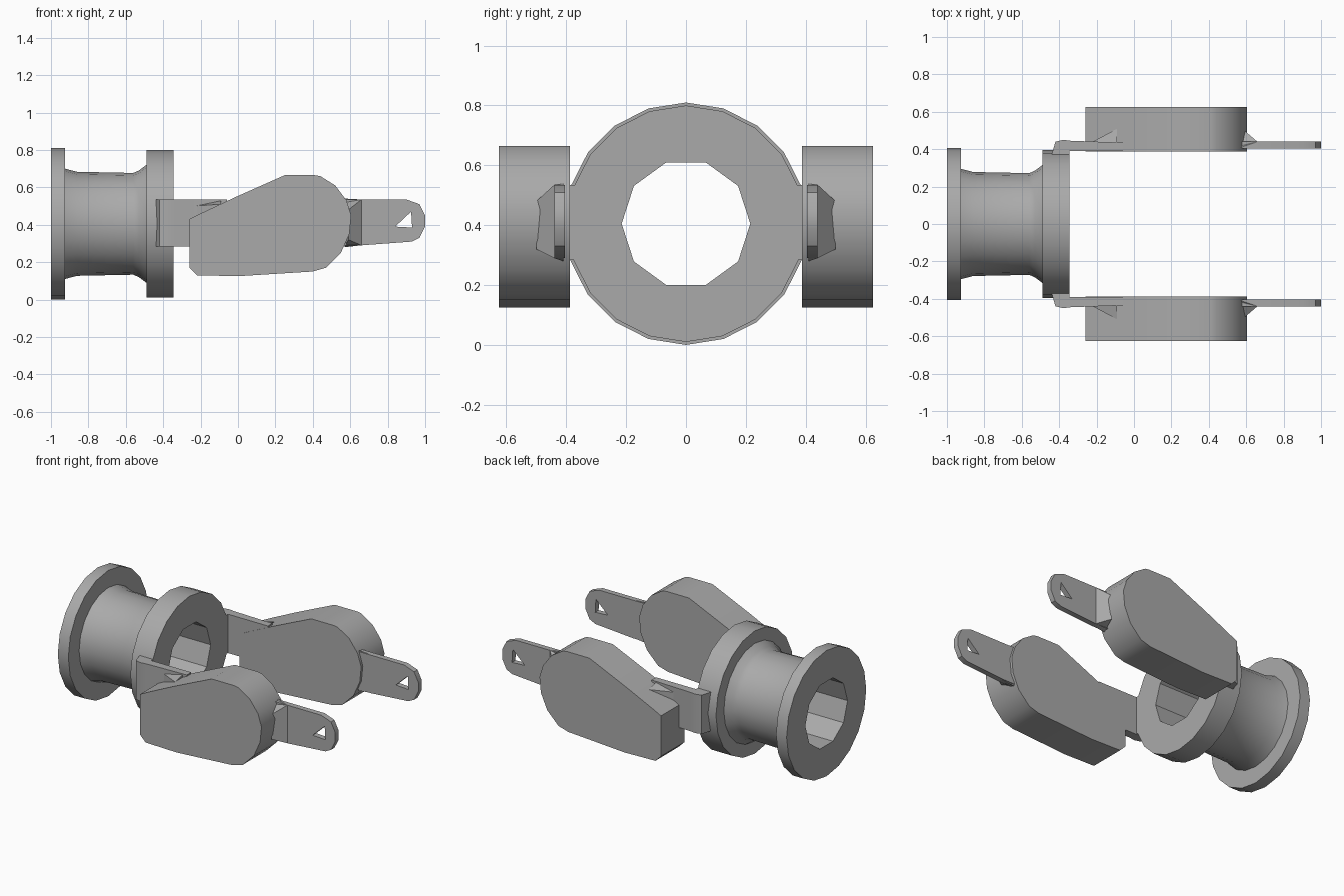
import bpy, bmesh, math
from mathutils import Vector

old = bpy.data.objects.get("Cube")
if old:
    bpy.data.objects.remove(old, do_unlink=True)

grey = bpy.data.materials.new("plain grey")
grey.use_nodes = True
colour = (0.4, 0.4, 0.4, 1)
grey.diffuse_color = colour
grey.node_tree.nodes["Principled BSDF"].inputs["Base Color"].default_value = colour


def finish(name, bm, angle=30):
    bmesh.ops.recalc_face_normals(bm, faces=bm.faces[:])
    mesh = bpy.data.meshes.new(name)
    bm.to_mesh(mesh)
    bm.free()
    mesh.materials.append(grey)
    obj = bpy.data.objects.new(name, mesh)
    bpy.context.collection.objects.link(obj)
    bpy.ops.object.select_all(action='DESELECT')
    obj.select_set(True)
    bpy.context.view_layer.objects.active = obj
    bpy.ops.object.shade_smooth_by_angle(angle=math.radians(angle))
    return obj


def prism(name, loops, place, travel):
    """Fill the first outline, leave the others as holes, and extrude."""
    bm = bmesh.new()
    edges = []
    for loop in loops:
        vs = [bm.verts.new(place(a, b)) for a, b in loop]
        edges += [bm.edges.new((v, vs[i - 1])) for i, v in enumerate(vs)]
    bmesh.ops.triangle_fill(bm, edges=edges, use_beauty=True)
    res = bmesh.ops.extrude_face_region(bm, geom=bm.faces[:], use_keep_orig=True)
    moved = [g for g in res["geom"] if isinstance(g, bmesh.types.BMVert)]
    bmesh.ops.translate(bm, verts=moved, vec=Vector(travel))
    return finish(name, bm)


def hull(name, points):
    bm = bmesh.new()
    bmesh.ops.convex_hull(bm, input=[bm.verts.new(p) for p in points])
    return finish(name, bm)


# Hollow barrel: flange, waisted sleeve and front ring around a ten-sided bore
SIDES, CENTRE, BORE = 20, 0.405, 0.215
outer = [(-1, .405), (-.925, .405), (-.925, .295), (-.86, .278), (-.56, .272),
         (-.53, .285), (-.49, .315), (-.49, .395), (-.345, .395)]
profile = outer + [(-.345, BORE), (-1, BORE)]
bm = bmesh.new()
rings = []
for i in range(SIDES):
    t = math.tau * i / SIDES
    flat = math.cos(math.pi / 10) if i % 2 else 1
    rings.append([bm.verts.new((x, math.cos(t) * r * (flat if r == BORE else 1),
                                CENTRE + math.sin(t) * r * (flat if r == BORE else 1)))
                  for x, r in profile])
n = len(profile)
for i in range(SIDES):
    a, b = rings[i - 1], rings[i]
    for j in range(n):
        bm.faces.new((a[j], a[(j + 1) % n], b[(j + 1) % n], b[j]))
finish("barrel", bm)

# Outlines shared by both sides
body = [(-.26, .17), (-.22, .13), (0, .125), (.4, .15), (.47, .17), (.55, .25),
        (.595, .35), (.605, .45), (.58, .53), (.52, .61), (.44, .66), (.41, .665),
        (.25, .665), (-.02, .545), (-.2, .46), (-.26, .43)]
strap = [(.5, .29), (.66, .29), (.93, .31), (.97, .33), (1, .39), (1, .45),
         (.97, .51), (.9, .535), (.5, .535)]
hole = [(.84, .39), (.93, .385), (.925, .47)]
lug = [(-.44, .37), (-.42, .44), (-.38, .45), (-.34, .445), (-.06, .435),
       (-.06, .39), (-.345, .39), (-.345, .37)]

for side, s in (("left", 1), ("right", -1)):
    def upright(y):
        return lambda x, z: (x, s * y, z)

    # Thick side housing and the thin strap with its three-cornered eye
    prism(side + "_housing", [body], upright(.388), (0, s * .237, 0))
    prism(side + "_strap", [strap, hole], upright(.405), (0, s * .035, 0))

    # Lug that joins the ring to the housing
    prism(side + "_lug", [lug], lambda x, y: (x, s * y, .285), (0, 0, .25))

    # Wedges that blend the lug and strap into the housing
    hull(side + "_strap_wedge",
         [(.66, s * y, z) for y in (.41, .44) for z in (.29, .535)] +
         [(.57, s * .41, z) for z in (.28, .54)] +
         [(.59, s * .5, z) for z in (.32, .48)])
    hull(side + "_lug_wedge",
         [(-.24, s * .43, z) for z in (.3, .5)] +
         [(-.09, s * .43, z) for z in (.3, .53)] +
         [(-.09, s * .51, z) for z in (.3, .51)])
